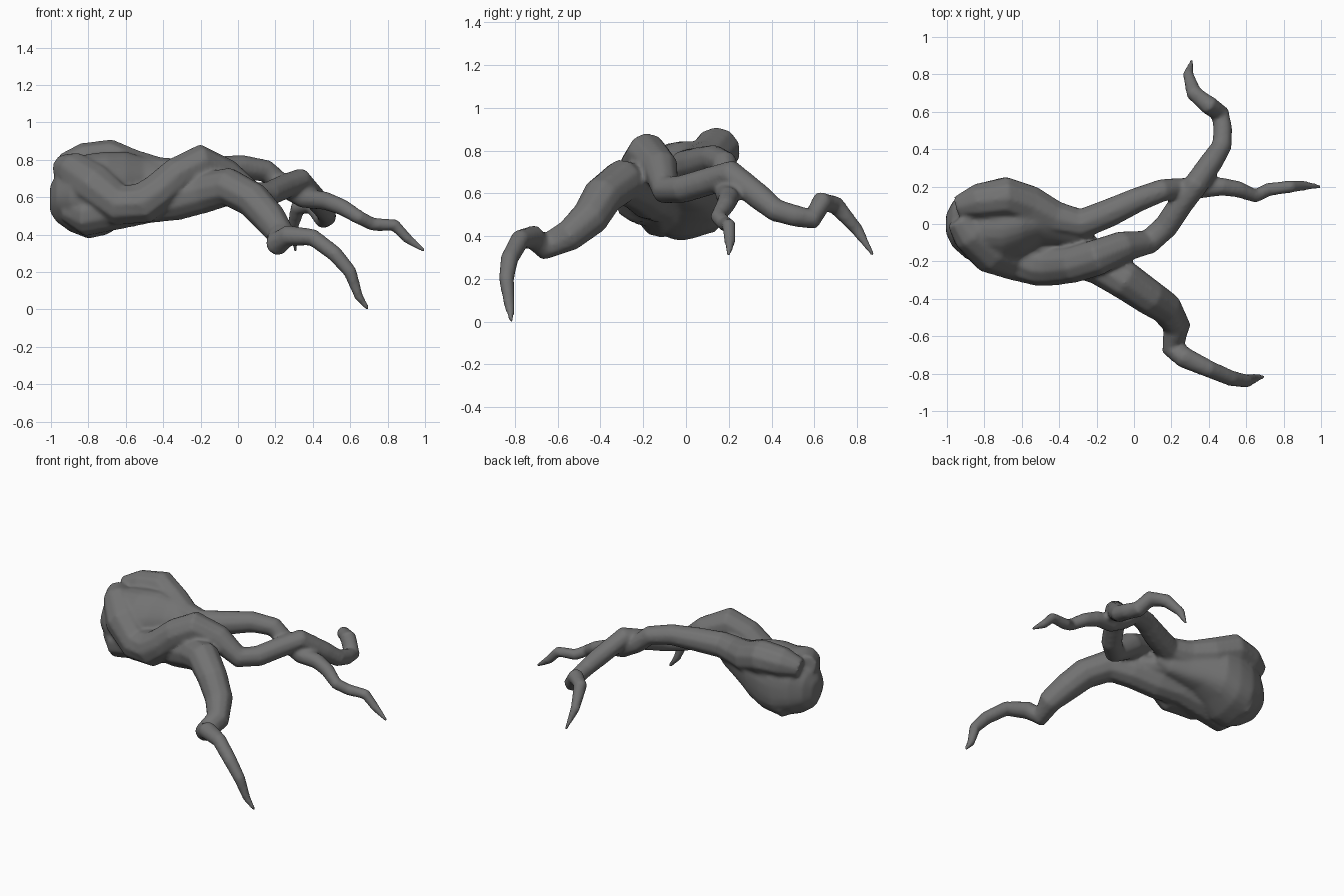
import bpy
import bmesh
import math
from mathutils import Vector

default_cube = bpy.data.objects.get("Cube")
if default_cube:
    bpy.data.objects.remove(default_cube, do_unlink=True)

# One plain bark colour
BARK = (0.17, 0.17, 0.17, 1)
bark = bpy.data.materials.new("dark_grey_bark")
bark.use_nodes = True
bark.diffuse_color = BARK
bark.node_tree.nodes["Principled BSDF"].inputs["Base Color"].default_value = BARK

bm = bmesh.new()


def loft(rings):
    """Skin a list of equal-length rings and cap both ends."""
    loops = [[bm.verts.new(point) for point in ring] for ring in rings]
    sides = len(loops[0])
    for lower, upper in zip(loops, loops[1:]):
        for i in range(sides):
            j = (i + 1) % sides
            bm.faces.new((lower[i], lower[j], upper[j], upper[i]))
    bm.faces.new(reversed(loops[0]))
    bm.faces.new(loops[-1])


def root(path, sides=10):
    """Tapering tube through (x, y, z, radius) points, without twisting."""
    points = [Vector(p[:3]) for p in path]
    rings = []
    side = Vector((0, 0, 1))
    last = len(points) - 1
    for i, centre in enumerate(points):
        before = (centre - points[max(i - 1, 0)]).normalized()
        after = (points[min(i + 1, last)] - centre).normalized()
        tangent = (before + after).normalized()
        side = (side - tangent * side.dot(tangent)).normalized()
        other = tangent.cross(side)
        radius = path[i][3]
        ring = []
        for k in range(sides):
            angle = math.tau * k / sides
            ring.append(centre + radius * (side * math.cos(angle) + other * math.sin(angle)))
        rings.append(ring)
    loft(rings)


def stump(sections, sides=30, ridges=5):
    """Gnarled body along x from (x, centre y, centre z, half width, half height)."""
    rings = []
    for x, cy, cz, half_width, half_height in sections:
        ring = []
        for k in range(sides):
            angle = math.tau * k / sides
            bulge = 1 + 0.03 * math.cos(ridges * angle + 4 * x)
            ring.append((x,
                         cy + half_width * bulge * math.cos(angle),
                         cz + half_height * bulge * math.sin(angle)))
        rings.append(ring)
    loft(rings)


# Swollen stump that the roots grow out of
stump([
    (-1.005, 0, .59, .05, .07),
    (-.97, 0, .6, .12, .13),
    (-.9, 0, .61, .18, .19),
    (-.8, 0, .605, .22, .225),
    (-.7, 0, .62, .225, .22),
    (-.6, .02, .65, .19, .19),
    (-.5, .02, .66, .13, .15),
    (-.4, -.01, .66, .1, .12),
    (-.3, -.04, .67, .08, .1),
    (-.22, -.05, .68, .04, .05),
])

# Front root, starting under the stump and reaching the ground
root([
    (-.92, -.08, .53, .06),
    (-.82, -.12, .5, .11),
    (-.65, -.12, .54, .115),
    (-.48, -.13, .57, .11),
    (-.33, -.17, .585, .11),
    (-.18, -.22, .625, .11),
    (-.05, -.3, .655, .105),
    (.08, -.39, .585, .097),
    (.17, -.45, .485, .09),
    (.23, -.55, .4, .075),
    (.21, -.665, .35, .065),
    (.27, -.715, .395, .058),
    (.4, -.775, .385, .047),
    (.52, -.825, .295, .043),
    (.6, -.84, .2, .037),
    (.645, -.825, .07, .025),
    (.7, -.815, -.005, .01),
])

# Long root that crosses over the front one and bends to the back
root([
    (-.94, .03, .76, .07),
    (-.88, -.05, .745, .1),
    (-.77, -.14, .66, .125),
    (-.63, -.19, .555, .115),
    (-.5, -.22, .57, .115),
    (-.42, -.225, .63, .105),
    (-.32, -.215, .72, .1),
    (-.2, -.18, .785, .1),
    (-.06, -.12, .72, .085),
    (.08, -.095, .615, .068),
    (.17, -.015, .62, .067),
    (.26, .12, .66, .067),
    (.33, .21, .69, .067),
    (.42, .34, .585, .062),
    (.47, .42, .52, .055),
    (.475, .51, .495, .052),
    (.46, .59, .48, .052),
    (.4, .635, .56, .052),
    (.32, .7, .545, .044),
    (.29, .8, .43, .03),
    (.31, .875, .31, .01),
])

# Left root, running from the top knob straight out
root([
    (-.945, .09, .77, .06),
    (-.83, .12, .79, .1),
    (-.69, .145, .8, .112),
    (-.56, .1, .745, .11),
    (-.42, .03, .72, .095),
    (-.28, .0, .72, .085),
    (-.13, .06, .74, .078),
    (.02, .13, .76, .068),
    (.15, .18, .74, .062),
    (.24, .19, .66, .058),
    (.35, .19, .595, .055),
    (.47, .2, .58, .05),
    (.56, .185, .545, .045),
    (.65, .15, .49, .038),
    (.72, .185, .455, .037),
    (.84, .2, .45, .034),
    (.91, .205, .375, .027),
    (1, .2, .31, .01),
])

# Lower strand folded along the back of the stump
root([
    (-.93, .05, .55, .06),
    (-.82, .08, .505, .105),
    (-.65, .07, .56, .105),
    (-.48, .02, .63, .09),
    (-.32, -.06, .64, .07),
    (-.18, -.15, .65, .05),
])

bmesh.ops.recalc_face_normals(bm, faces=bm.faces)
mesh = bpy.data.meshes.new("tangled_root")
bm.to_mesh(mesh)
bm.free()
mesh.materials.append(bark)
tangled_root = bpy.data.objects.new("tangled_root", mesh)
bpy.context.collection.objects.link(tangled_root)

# Grow the overlapping strands together into one smooth skin
fuse = tangled_root.modifiers.new("fuse", "REMESH")
fuse.mode = "VOXEL"
fuse.voxel_size = 0.012
fuse.use_smooth_shade = True
soften = tangled_root.modifiers.new("soften", "SMOOTH")
soften.factor = 0.5
soften.iterations = 6
